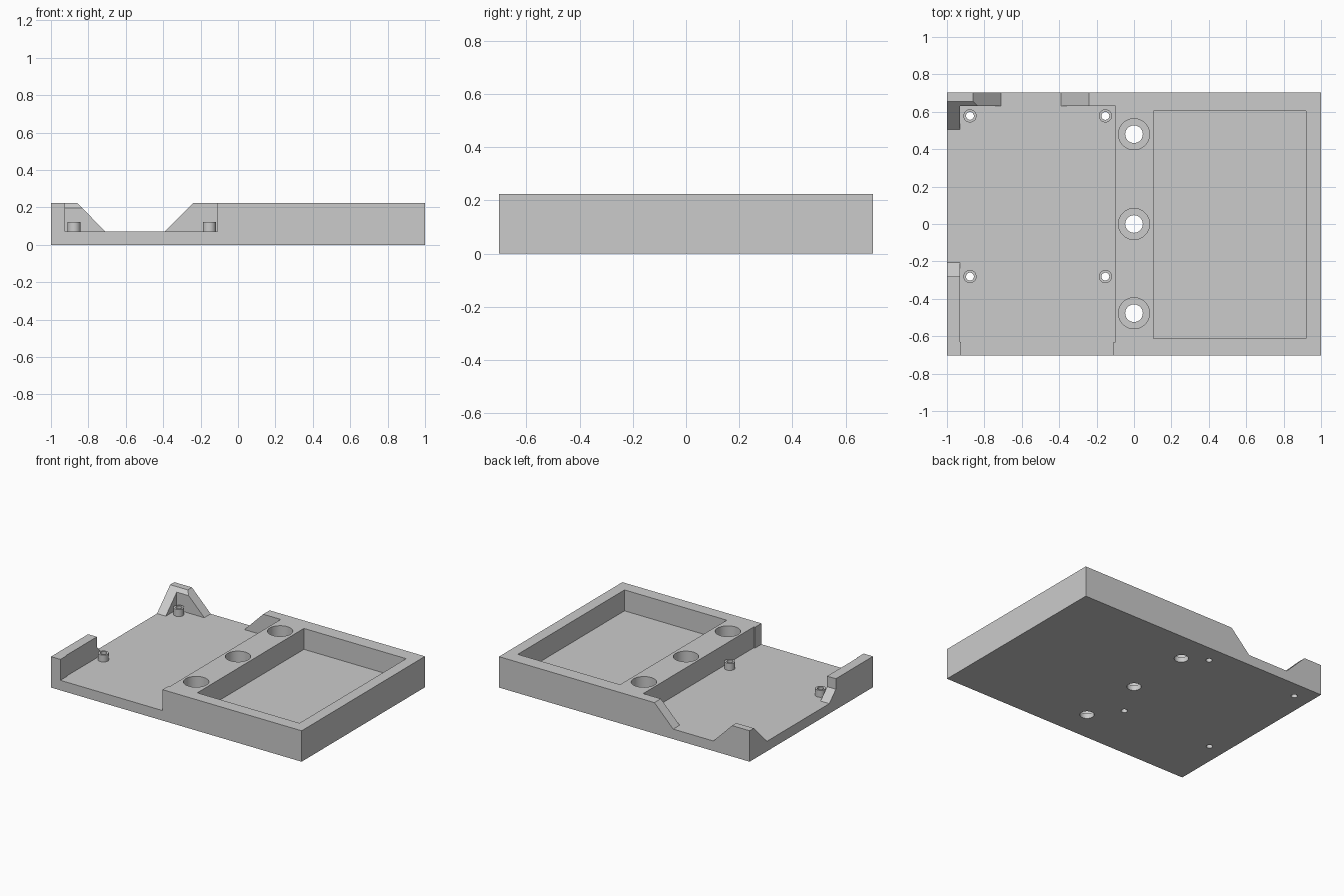
import bpy
import bmesh
from math import cos, sin, tau

if "Cube" in bpy.data.objects:
    bpy.data.objects.remove(bpy.data.objects["Cube"], do_unlink=True)

grey = bpy.data.materials.new("plain grey")
grey.use_nodes = True
COLOUR = (0.6, 0.6, 0.6, 1)
grey.diffuse_color = COLOUR
grey.node_tree.nodes["Principled BSDF"].inputs["Base Color"].default_value = COLOUR

FLOOR, TOP, ABOVE = 0.072, 0.223, 0.4


def prism(name, profile, axis, low, high):
    """Extrude a 2D profile along x, y or z between low and high."""
    place = {"x": lambda u, v, w: (w, u, v),
             "y": lambda u, v, w: (u, w, v),
             "z": lambda u, v, w: (u, v, w)}[axis]
    bm = bmesh.new()
    rings = [[bm.verts.new(place(u, v, w)) for u, v in profile] for w in (low, high)]
    count = len(profile)
    for ring in rings:
        bm.faces.new(ring)
    for i in range(count):
        j = (i + 1) % count
        bm.faces.new((rings[0][i], rings[0][j], rings[1][j], rings[1][i]))
    bmesh.ops.recalc_face_normals(bm, faces=bm.faces)
    mesh = bpy.data.meshes.new(name)
    bm.to_mesh(mesh)
    bm.free()
    mesh.materials.append(grey)
    obj = bpy.data.objects.new(name, mesh)
    bpy.context.collection.objects.link(obj)
    return obj


def box(name, x0, x1, y0, y1, z0, z1):
    return prism(name, [(x0, y0), (x1, y0), (x1, y1), (x0, y1)], "z", z0, z1)


def cylinder(name, x, y, radius, z0, z1, sides=40):
    ring = [(x + radius * cos(tau * i / sides), y + radius * sin(tau * i / sides))
            for i in range(sides)]
    return prism(name, ring, "z", z0, z1)


def cut(target, cutter):
    """Subtract the cutter, then discard it."""
    cutter.hide_render = True
    mod = target.modifiers.new("cut", "BOOLEAN")
    mod.operation, mod.solver, mod.object = "DIFFERENCE", "EXACT", cutter
    bpy.context.view_layer.objects.active = target
    bpy.ops.object.modifier_apply(modifier=mod.name)
    bpy.data.objects.remove(cutter, do_unlink=True)


def smooth(obj):
    bpy.ops.object.select_all(action="DESELECT")
    obj.select_set(True)
    bpy.context.view_layer.objects.active = obj
    bpy.ops.object.shade_smooth_by_angle()


body = box("mounting_body", -1, 1, -0.703, 0.703, 0, TOP)

# Board tray and its front opening
cut(body, box("tray_cutter", -0.93, -0.10, -0.63, 0.63, FLOOR, ABOVE))
cut(body, box("front_opening_cutter", -0.925, -0.11, -0.8, -0.6, FLOOR, ABOVE))

# Back opening with sloping ends
cut(body, prism("back_opening_cutter",
                [(-0.71, FLOOR), (-0.39, FLOOR), (-0.24, TOP), (-0.24, ABOVE),
                 (-0.86, ABOVE), (-0.86, TOP)], "y", 0.6, 0.8))

# Side opening: its back slope also bevels the corner post
cut(body, prism("side_opening_cutter",
                [(-0.205, FLOOR), (0.505, FLOOR), (0.655, TOP), (0.655, ABOVE),
                 (-0.28, ABOVE), (-0.28, 0.147)], "x", -1.1, -0.5))

# Rectangular pocket, level with the tray
cut(body, box("pocket_cutter", 0.104, 0.92, -0.613, 0.603, FLOOR, ABOVE))

# Counterbored screw holes along the middle
for y in (-0.477, 0.0, 0.48):
    cut(body, cylinder("counterbore_cutter", 0, y, 0.083, 0.037, ABOVE))
    cut(body, cylinder("screw_hole_cutter", 0, y, 0.047, -0.1, ABOVE))

# Hollow standoffs, open through the floor
for side, x in (("right", -0.877), ("left", -0.153)):
    for end, y in (("front", -0.281), ("back", 0.578)):
        post = cylinder(f"standoff_{end}_{side}", x, y, 0.035, FLOOR, 0.122)
        for part in (post, body):
            cut(part, cylinder("bore_cutter", x, y, 0.021, -0.1, ABOVE))
        smooth(post)

smooth(body)
